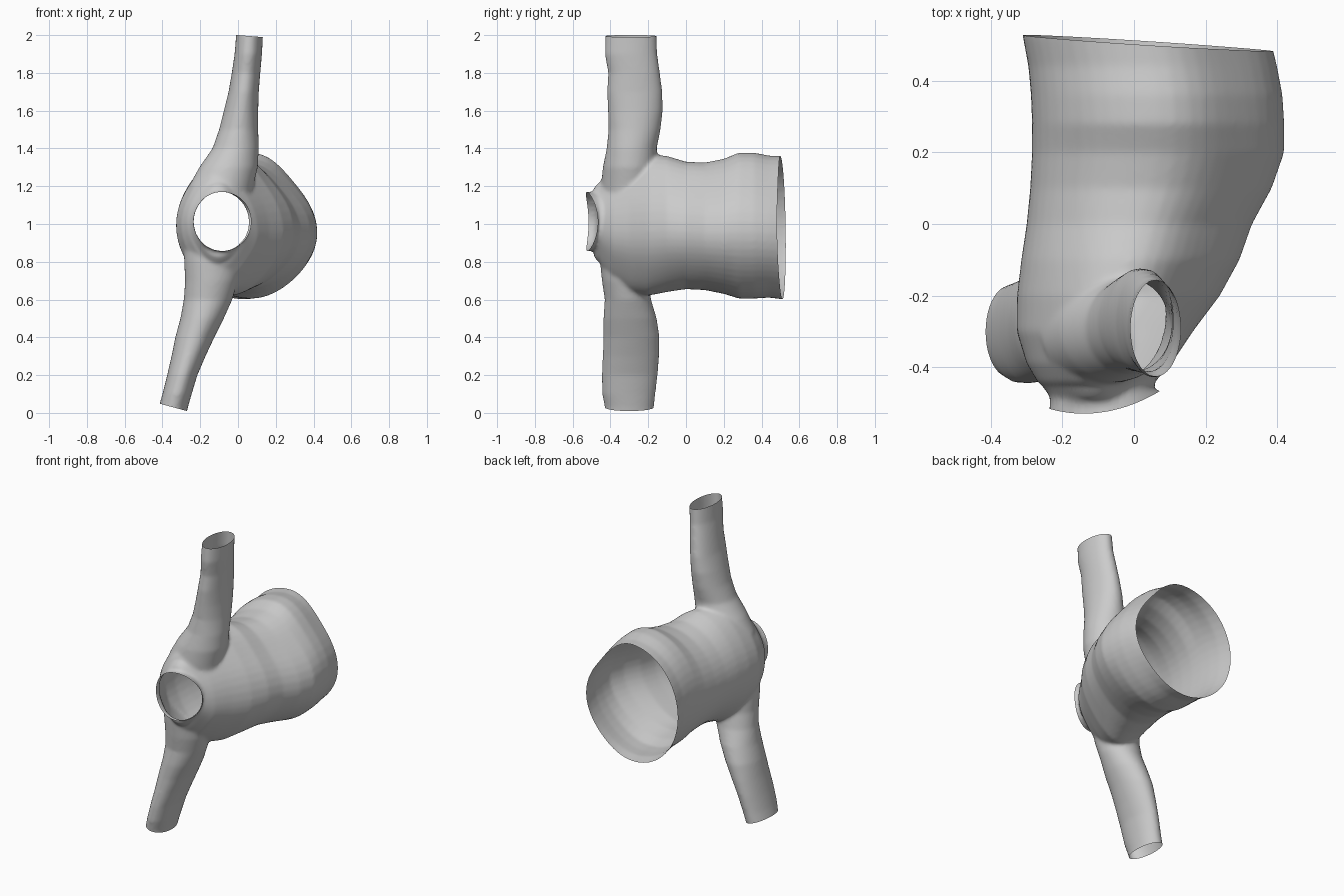
import bpy, bmesh, math
from mathutils import Vector

if "Cube" in bpy.data.objects:
    bpy.data.objects.remove(bpy.data.objects["Cube"])

SIDES = 48
bm = bmesh.new()


def loft(sections, axis, chamber=False):
    """Closed loft; each section is (position, min_x, max_x, min_v, max_v)."""
    rings = []
    for p, x0, x1, v0, v1 in sections:
        front = min(1, max(0, (.1 - p) / .4))        # 0 at the back, 1 at the front
        ring = []
        for i in range(SIDES):
            a = 2 * math.pi * i / SIDES
            c, s = math.cos(a), math.sin(a)
            k = 1.0
            if chamber:                              # flatten the diagonals
                if c > 0:
                    d = .11 if s > 0 else .03 + .04 * front
                else:
                    d = .07 * front
                k = 1 - d * math.sin(2 * a) ** 2
            x = (x0 + x1) / 2 + (x1 - x0) / 2 * c * k
            v = (v0 + v1) / 2 + (v1 - v0) / 2 * s * k
            if chamber:                              # widest point sits low on the right
                v -= .035 * max(c, 0) ** 2 * (1 - abs(s))
            ring.append(bm.verts.new((x, p, v) if axis == 'y' else (x, v, p)))
        rings.append(ring)
    for a, b in zip(rings, rings[1:]):
        for i in range(SIDES):
            j = (i + 1) % SIDES
            bm.faces.new((a[i], a[j], b[j], b[i]))
    bm.faces.new(rings[0])
    bm.faces.new(rings[-1])


# wide chamber, running front to back
loft([(-.475, -.235, .03, .83, 1.19), (-.44, -.27, .06, .76, 1.25),
      (-.39, -.3, .105, .69, 1.30), (-.3, -.328, .165, .635, 1.35),
      (-.2, -.327, .24, .62, 1.37), (-.1, -.315, .295, .64, 1.36),
      (0, -.30, .33, .655, 1.33), (.1, -.29, .385, .65, 1.325),
      (.2, -.285, .42, .63, 1.345), (.28, -.285, .42, .605, 1.378),
      (.36, -.288, .415, .605, 1.378), (.44, -.295, .40, .61, 1.362),
      (.52, -.31, .38, .6, 1.36), (.62, -.315, .37, .6, 1.36)], 'y', True)

# upper branch
loft([(1.05, -.27, .06, -.44, -.15), (1.2, -.26, .08, -.45, -.15),
      (1.3, -.205, .105, -.44, -.15), (1.4, -.135, .11, -.42, -.155),
      (1.5, -.1, .107, -.41, -.135), (1.6, -.075, .107, -.413, -.123),
      (1.7, -.05, .11, -.418, -.125), (1.8, -.033, .118, -.412, -.138),
      (1.9, -.018, .127, -.43, -.152), (2.0, -.01, .132, -.427, -.156),
      (2.1, 0, .14, -.42, -.16)], 'z')

# lower branch
loft([(-.1, -.45, -.295, -.43, -.175), (.03, -.42, -.265, -.43, -.17),
      (.1, -.40, -.245, -.444, -.162), (.2, -.375, -.215, -.446, -.15),
      (.3, -.352, -.172, -.441, -.142), (.4, -.332, -.125, -.437, -.14),
      (.5, -.305, -.075, -.437, -.155), (.6, -.287, -.03, -.43, -.185),
      (.7, -.28, .0, -.445, -.2), (.8, -.285, .02, -.455, -.2),
      (.95, -.29, .03, -.455, -.2)], 'z')

# short flared front port
loft([(-.4, -.22, .05, .87, 1.16), (-.47, -.23, .06, .863, 1.165),
      (-.51, -.238, .075, .855, 1.172), (-.58, -.245, .08, .85, 1.18)], 'y')

bmesh.ops.recalc_face_normals(bm, faces=bm.faces)
mesh = bpy.data.meshes.new("branching_vessel")
vessel = bpy.data.objects.new("branching_vessel", mesh)
bpy.context.collection.objects.link(vessel)
bm.to_mesh(mesh)
bm.free()

# fuse the parts into one smooth skin
fuse = vessel.modifiers.new("fuse", 'REMESH')
fuse.mode = 'VOXEL'
fuse.voxel_size = 0.01
soft = vessel.modifiers.new("soften", 'SMOOTH')
soft.factor = 0.5
soft.iterations = 9
bpy.context.view_layer.objects.active = vessel
vessel.select_set(True)
for name in ("fuse", "soften"):
    bpy.ops.object.modifier_apply(modifier=name)

# slice the four ends open, leaving a thin hollow shell
bm = bmesh.new()
bm.from_mesh(vessel.data)
for point, normal in [((.06, 0, 1.995), (.08, 0, 1)), ((-.345, 0, .03), (-.27, 0, -1)),
                      ((.035, .505, .98), (.065, 1, .015)), ((-.08, -.503, 1.0), (0, -1, 0))]:
    bmesh.ops.bisect_plane(bm, geom=bm.verts[:] + bm.edges[:] + bm.faces[:],
                           plane_co=point, plane_no=Vector(normal), clear_outer=True)
# curve the front port rim: forward at top and bottom, back on the right
for v in bm.verts:
    if v.co.y < -.455:
        w = min(1, (-.455 - v.co.y) / .048)
        v.co.y += w * (.012 + .16 * (v.co.x + .08) - 1.3 * (v.co.z - 1.01) ** 2)
bm.to_mesh(vessel.data)
bm.free()
bpy.ops.object.shade_smooth_by_angle(angle=math.radians(40))
